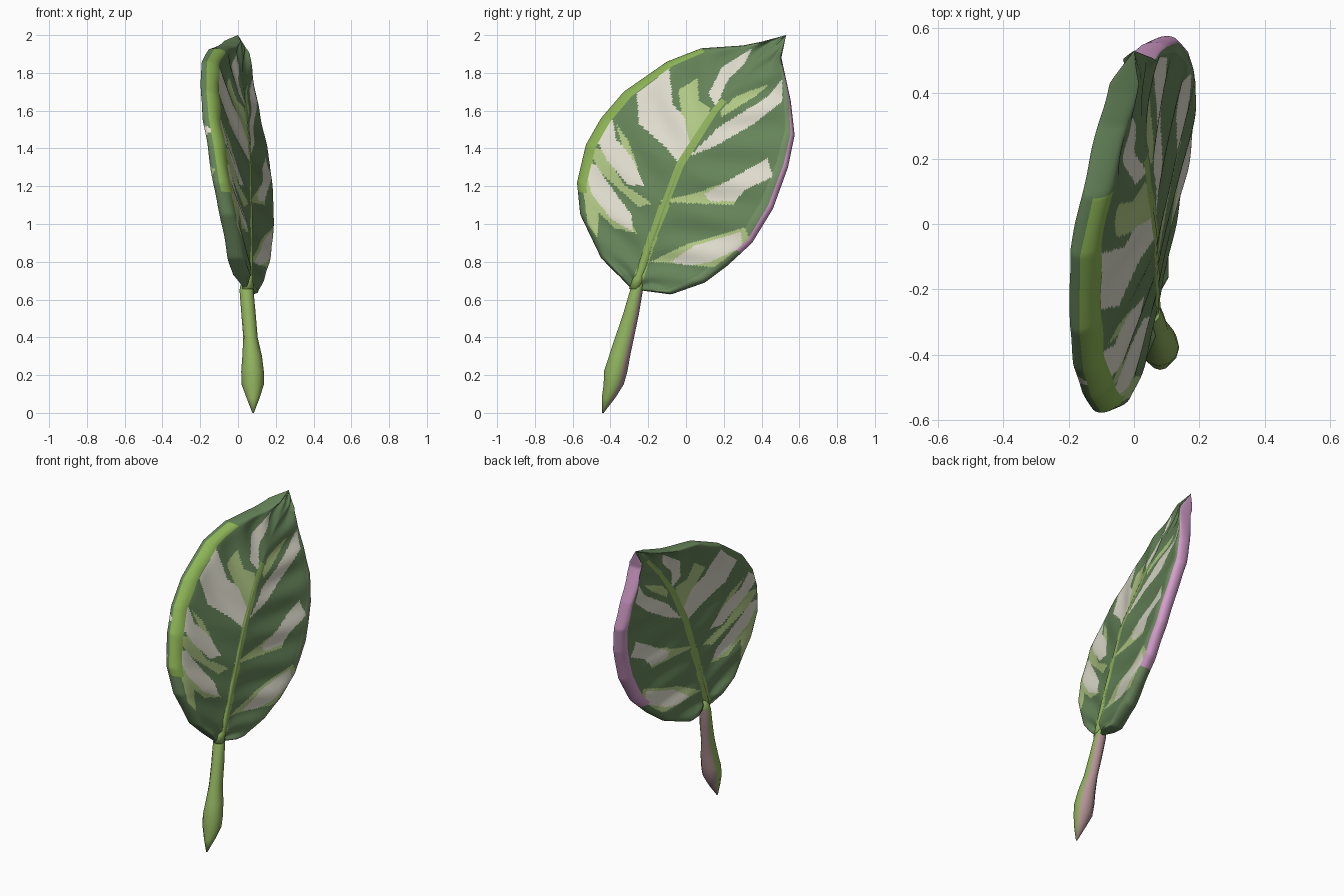
import bpy, bmesh, math
from mathutils import Vector

if "Cube" in bpy.data.objects:
    bpy.data.objects.remove(bpy.data.objects["Cube"])

# colours (linear)
COLS = {
    "leaf_green": (.13, .23, .10), "cream": (.74, .72, .61),
    "pale_green": (.44, .58, .235), "rim_green": (.26, .45, .09),
    "rim_pink": (.66, .34, .60), "sage_green": (.17, .28, .13),
    "rib_green": (.275, .44, .11), "stem_mauve": (.45, .29, .30),
}
MATS = {}
for n, c in COLS.items():
    m = bpy.data.materials.new(n)
    m.diffuse_color = (*c, 1)
    m.use_nodes = True
    m.node_tree.nodes["Principled BSDF"].inputs["Base Color"].default_value = m.diffuse_color
    MATS[n] = m
NAMES = list(COLS)


def finish(name, bm):
    bmesh.ops.remove_doubles(bm, verts=bm.verts[:], dist=0.0003)
    bmesh.ops.recalc_face_normals(bm, faces=bm.faces[:])
    for f in bm.faces:
        f.smooth = True
    me = bpy.data.meshes.new(name)
    bm.to_mesh(me)
    bm.free()
    for n in NAMES:
        me.materials.append(MATS[n])
    ob = bpy.data.objects.new(name, me)
    bpy.context.collection.objects.link(ob)
    return ob


def sampler(pts):
    """Point on a polyline at a fraction of its length."""
    p = [Vector(q) for q in pts]
    d = [0]
    for a, b in zip(p, p[1:]):
        d.append(d[-1] + (b - a).length)

    def at(u):
        t = u * d[-1]
        for i in range(len(p) - 1):
            if t <= d[i + 1] or i == len(p) - 2:
                return p[i].lerp(p[i + 1], (t - d[i]) / (d[i + 1] - d[i]))
    return at


# leaf outline and midrib as x, y, z
RIB = [(.05, -.27, .655), (.05, -.17, .95), (.045, -.03, 1.32), (.02, .15, 1.6),
       (.0, .31, 1.78), (0, .53, 2.0)]
LEFT = [(.04, -.28, .65), (-.015, -.45, .82), (-.06, -.56, 1.05), (-.10, -.577, 1.22),
        (-.13, -.53, 1.42), (-.155, -.45, 1.56), (-.167, -.33, 1.70), (-.165, -.1, 1.86),
        (-.125, .08, 1.93), (-.07, .3, 1.945), (-.04, .4, 1.965), (0, .53, 2.0)]
RIGHT = [(.05, -.25, .65), (.065, -.08, .627), (.10, .1, .69), (.13, .22, .78),
         (.15, .35, .9), (.155, .46, 1.08), (.135, .54, 1.3), (.10, .575, 1.47),
         (.06, .555, 1.65), (.02, .505, 1.88), (0, .53, 2.0)]

# painted patches in the y, z plane (hundredths)
CREAM = [
    [(-26, 169), (-18, 175), (-9, 183), (-7, 163), (-1, 157), (2, 142), (-2, 130), (-11, 141), (-25, 153)],
    [(-50, 150), (-39, 156), (-37, 145), (-29, 136), (-22, 120), (-31, 121), (-42, 134)],
    [(-54, 131), (-48, 132), (-40, 120), (-29, 105), (-28, 96), (-39, 102), (-50, 116)],
    [(12, 169), (19, 183), (35, 193), (31, 185), (22, 176), (16, 162)],
    [(2, 136), (17, 151), (44, 168), (51, 177), (51, 165), (36, 153), (15, 141)],
    [(10, 116), (26, 125), (43, 135), (46, 125), (31, 118), (26, 112), (12, 112)],
    [(-8, 80), (5, 89), (29, 96), (30, 88), (13, 80), (2, 78)],
]
PALE = [
    [(-4, 171), (6, 177), (7, 165), (13, 161), (7, 147), (0, 140)],
    [(-52, 140), (-44, 140), (-33, 121), (-18, 111), (-25, 109), (-46, 128)],
    [(-37, 153), (-31, 145), (-25, 129), (-33, 138)],
    [(-56, 129), (-50, 133), (-26, 95), (-38, 98), (-46, 106), (-47, 93), (-52, 100)],
    [(18, 160), (27, 168), (44, 174), (36, 167), (19, 157)],
    [(-15, 112), (7, 117), (26, 124), (26, 110), (2, 111)],
    [(-19, 80), (2, 90), (31, 98), (34, 92), (15, 77), (-4, 79)],
]


def inside(poly, y, z):
    hit = False
    for (a, b), (c, d) in zip(poly, poly[1:] + poly[:1]):
        if (b > z) != (d > z) and y < (c - a) * (z - b) / (d - b) + a:
            hit = not hit
    return hit


def leaf_colour(c, u, v, front, dist):
    if dist < .03 - .02 * u and u < (.7 if front else .92):
        return "rib_green"
    if v < -.9 and front and .29 < u < .78:
        return "rim_green"
    if v > (.94 if front else .905) and u > .33:
        return "rim_pink"
    y, z = c.y * 100, c.z * 100
    if any(inside(p, y, z) for p in CREAM):
        return "cream"
    if any(inside(p, y, z) for p in PALE):
        return "pale_green"
    if v > .86 and front:
        return "sage_green"
    return "leaf_green"


# leaf blade: thin closed shell between two edges and the midrib
NU, NV = 170, 140
rib, left, right = sampler(RIB), sampler(LEFT), sampler(RIGHT)
bm = bmesh.new()


def v_of(j):
    s = 2 * j / NV - 1
    return math.copysign(1 - (1 - abs(s)) ** 1.4, s)


for side in (1, -1):
    grid = []
    for i in range(NU + 1):
        u = i / NU
        m, l, r = rib(u), left(u), right(u)
        taper = min(1, math.sin(math.pi * u) * 6) if 0 < i < NU else 0
        row = []
        for j in range(NV + 1):
            v = v_of(j)
            a = abs(v)
            p = m.lerp(l if v < 0 else r, a)
            half = (.024 + .04 * a ** 3) * math.sqrt(max(0, 1 - a ** 12)) * taper
            ripple = .03 * a * (1 - a) * math.sin(2 * math.pi * (8 * u - 1.2 * a)) * taper
            row.append(bm.verts.new((p.x + side * half + ripple, p.y, p.z)))
        grid.append(row)
    for i in range(NU):
        u = (i + .5) / NU
        m, l, r = rib(u), left(u), right(u)
        for j in range(NV):
            v = (v_of(j) + v_of(j + 1)) / 2
            f = bm.faces.new((grid[i][j], grid[i][j + 1], grid[i + 1][j + 1], grid[i + 1][j]))
            dist = abs(v) * ((l if v < 0 else r) - m).length
            n = leaf_colour(f.calc_center_median(), u, v, side > 0, dist)
            f.material_index = NAMES.index(n)
finish("leaf_blade", bm)


def loft(name, sections, sides, rule):
    """Skin elliptical level rings given as x, y, z, rx, ry."""
    bm = bmesh.new()
    rings = []
    for x, y, z, rx, ry in sections:
        rings.append([bm.verts.new((x + rx * math.cos(2 * math.pi * k / sides),
                                    y + ry * math.sin(2 * math.pi * k / sides), z)) for k in range(sides)])
    for a, b in zip(rings, rings[1:]):
        for k in range(sides):
            q = (k + 1) % sides
            bm.faces.new((a[k], a[q], b[q], b[k]))
    bm.faces.new(rings[0])
    bm.faces.new(rings[-1])
    bm.normal_update()
    for f in bm.faces:
        f.material_index = NAMES.index(rule(f))
    return finish(name, bm)


# midrib ridge, sinking into the blade towards the tip
secs = []
for i in range(25):
    u = i / 24 * .85
    p = rib(u)
    w = 1 - u
    secs.append((p.x, p.y, p.z, .019 + .012 * w, .01 + .022 * w))
loft("midrib", secs, 12, lambda f: "rib_green")

# stem, swelling to a pointed foot
STEM = [(.08, -.44, 0, .004, .004), (.08, -.41, .08, .035, .036), (.078, -.383, .15, .059, .053),
        (.077, -.372, .22, .06, .062), (.075, -.352, .3, .052, .056), (.066, -.325, .4, .038, .05),
        (.056, -.292, .52, .038, .042), (.045, -.262, .65, .037, .034), (.045, -.24, .73, .02, .022)]
loft("stem", STEM, 12,
     lambda f: "stem_mauve" if f.normal.y > .45 and f.calc_center_median().z < .64 else "rib_green")
